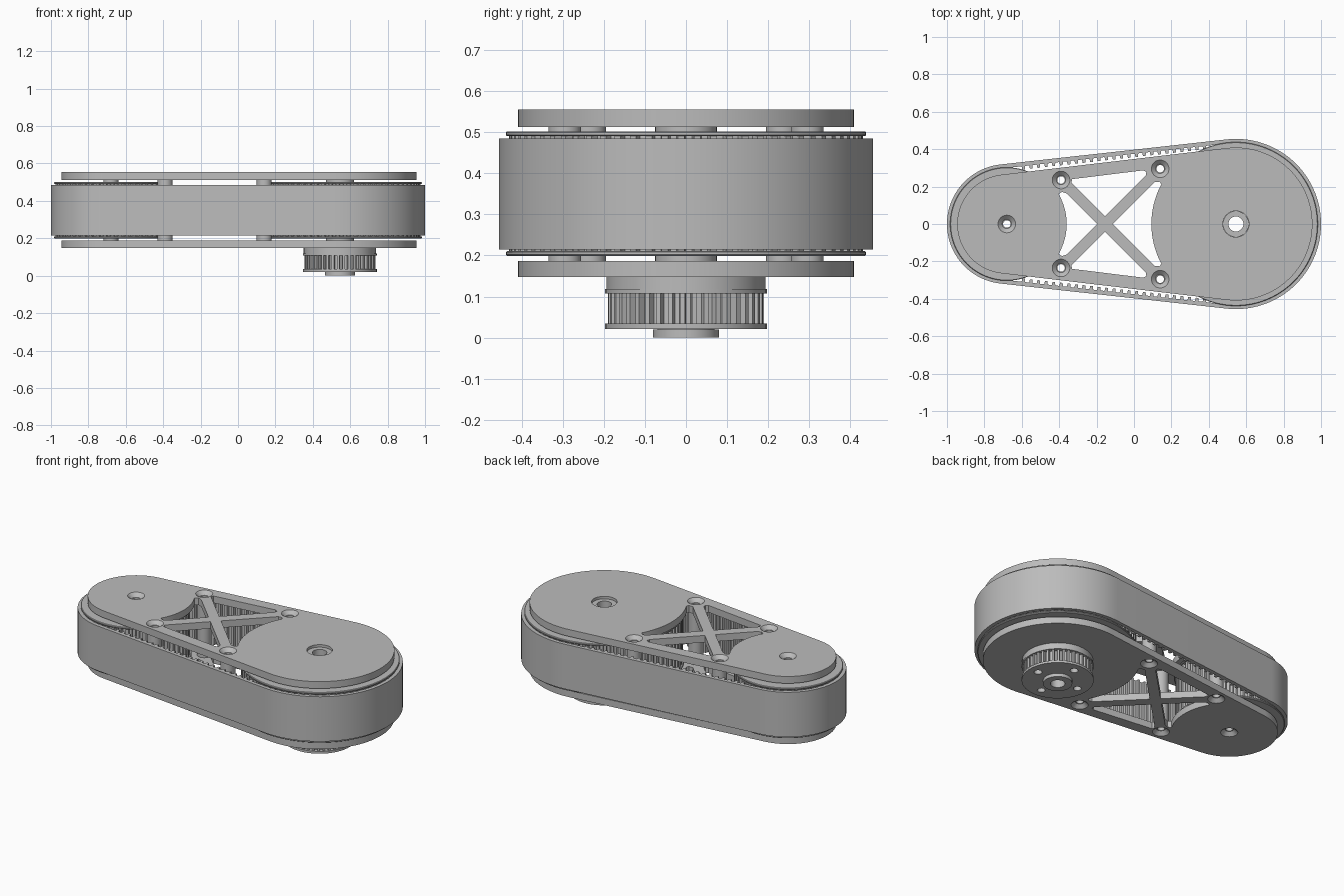
import bpy, bmesh
from math import sin, cos, asin, pi, radians
from mathutils import Vector

cube = bpy.data.objects.get("Cube")
if cube:
    bpy.data.objects.remove(cube)

grey = bpy.data.materials.new("machined grey")
grey.use_nodes = True
grey.diffuse_color = (0.5, 0.5, 0.5, 1)
grey.node_tree.nodes["Principled BSDF"].inputs["Base Color"].default_value = (0.5, 0.5, 0.5, 1)

SMALL_X, BIG_X = -0.68, 0.545      # axle positions
BELT_Z = (0.215, 0.485)


def finish(obj):
    bm = bmesh.new()
    bm.from_mesh(obj.data)
    bmesh.ops.remove_doubles(bm, verts=bm.verts, dist=1e-5)
    bmesh.ops.recalc_face_normals(bm, faces=bm.faces)
    bm.to_mesh(obj.data)
    bm.free()
    obj.data.materials.clear()
    obj.data.materials.append(grey)
    bpy.ops.object.select_all(action='DESELECT')
    obj.select_set(True)
    bpy.context.view_layer.objects.active = obj
    bpy.ops.object.shade_smooth_by_angle(angle=radians(30))
    return obj


def slab(name, outlines, z0, z1):
    """Filled flat outlines (inner ones become holes) between two heights."""
    curve = bpy.data.curves.new(name, 'CURVE')
    curve.dimensions = '2D'
    curve.fill_mode = 'BOTH'
    curve.extrude = (z1 - z0) / 2
    for pts in outlines:
        s = curve.splines.new('POLY')
        s.points.add(len(pts) - 1)
        for p, (x, y) in zip(s.points, pts):
            p.co = (x, y, 0, 1)
        s.use_cyclic_u = True
    obj = bpy.data.objects.new(name, curve)
    bpy.context.collection.objects.link(obj)
    obj.location.z = (z0 + z1) / 2
    bpy.ops.object.select_all(action='DESELECT')
    obj.select_set(True)
    bpy.context.view_layer.objects.active = obj
    bpy.ops.object.convert(target='MESH')
    return finish(bpy.context.view_layer.objects.active)


def lathe(name, profile, x, y, steps=48):
    """Closed (radius, z) profile turned about a vertical axis."""
    bm = bmesh.new()
    vs = [bm.verts.new((r, 0, z)) for r, z in profile]
    es = [bm.edges.new((v, vs[i - 1])) for i, v in enumerate(vs)]
    bmesh.ops.spin(bm, geom=vs + es, cent=(0, 0, 0), axis=(0, 0, 1),
                   angle=2 * pi, steps=steps, use_merge=True)
    mesh = bpy.data.meshes.new(name)
    bm.to_mesh(mesh)
    bm.free()
    obj = bpy.data.objects.new(name, mesh)
    bpy.context.collection.objects.link(obj)
    obj.location = (x, y, 0)
    return finish(obj)


def arc(x, y, r, a0, a1, n):
    return [(x + r * cos(a0 + (a1 - a0) * i / n), y + r * sin(a0 + (a1 - a0) * i / n))
            for i in range(n + 1)]


def circle(x, y, r, n=40):
    return arc(x, y, r, 0, 2 * pi, n)[:-1]


def loop_outline(r_small, r_big):
    """Two circles joined by their outer tangents."""
    t = pi / 2 + asin((r_big - r_small) / (BIG_X - SMALL_X))
    return (arc(BIG_X, 0, r_big, -t, t, 64)
            + arc(SMALL_X, 0, r_small, t, 2 * pi - t, 48))


def toothed(x, r_root, r_tip, count):
    pts = []
    for i in range(count):
        for f, r in ((0, r_root), (0.4, r_root), (0.5, r_tip), (0.9, r_tip)):
            a = 2 * pi * (i + f) / count
            pts.append((x + r * cos(a), r * sin(a)))
    return pts


def flip(pts):
    return [(x, -y) for x, y in pts]


# Side plates with cross-braced windows
screws = [(-0.39, 0.235), (0.14, 0.295), (-0.39, -0.235), (0.14, -0.295)]
axle_and_screws = screws + [(SMALL_X, 0)]
upper = [(-0.155, 0.042), (-0.335, 0.222), (-0.33, 0.24),
         (0.05, 0.287), (0.066, 0.278), (0.063, 0.26)]
left = ([(-0.197, 0), (-0.36, 0.163), (-0.385, 0.172)]
        + arc(SMALL_X, 0, 0.32, radians(30), radians(-30), 16)
        + [(-0.385, -0.172), (-0.36, -0.163)])
right = ([(-0.113, 0), (0.112, 0.225), (0.137, 0.226)]
         + arc(BIG_X, 0, 0.452, radians(152), radians(208), 20)
         + [(0.137, -0.226), (0.112, -0.225)])
plate = [loop_outline(0.265, 0.409), upper, flip(upper), left, right,
         circle(BIG_X, 0, 0.07)]
plate += [circle(x, y, 0.047, 48) for x, y in axle_and_screws]
slab("lower_plate", plate, 0.147, 0.187)
slab("upper_plate", plate, 0.513, 0.555)

# Hollow standoffs with countersunk ends, and the small axle
spool = [(0.047, 0.555), (0.047, 0.513), (0.04, 0.513), (0.04, 0.187),
         (0.047, 0.187), (0.047, 0.147), (0.025, 0.168), (0.02, 0.168),
         (0.02, 0.534), (0.025, 0.534)]
for i, (x, y) in enumerate(axle_and_screws):
    lathe("small_axle" if i == 4 else f"standoff_{i + 1}", spool, x, y)

# Hollow drive shaft
lathe("drive_shaft",
      [(0.04, 0), (0.08, 0), (0.08, 0.02), (0.069, 0.02), (0.069, 0.187),
       (0.075, 0.187), (0.075, 0.513), (0.069, 0.513), (0.069, 0.54), (0.04, 0.54)],
      BIG_X, 0)

# Belt and the teeth along its straight runs
slab("belt", [loop_outline(0.32, 0.455), loop_outline(0.298, 0.433)], *BELT_Z)
tilt = pi / 2 + asin(0.135 / (BIG_X - SMALL_X))
normal = Vector((cos(tilt), sin(tilt)))
start = Vector((SMALL_X, 0)) + normal * 0.3
run = Vector((BIG_X, 0)) + normal * 0.435 - start
teeth = []
for i in range(3, 28):
    p = start + run * i / 30
    along = run.normalized() * 0.01
    tooth = [tuple(q) for q in (p - along, p + along,
                                p + along * 0.7 - normal * 0.02,
                                p - along * 0.7 - normal * 0.02)]
    teeth += [tooth, flip(tooth)]
slab("belt_teeth", teeth, *BELT_Z)

# Toothed pulleys and their flanges
for name, x, r, bore, count in (("small_pulley", SMALL_X, 0.295, 0.04, 46),
                                ("big_pulley", BIG_X, 0.43, 0.075, 68)):
    slab(name, [toothed(x, r - 0.02, r, count), circle(x, 0, bore)], 0.203, 0.498)
    for side, z0, z1 in (("lower", 0.199, 0.211), ("upper", 0.49, 0.502)):
        rim = r + 0.008
        lathe(f"{name}_{side}_flange",
              [(bore, z0), (rim - 0.003, z0), (rim, z0 + 0.003),
               (rim, z1 - 0.003), (rim - 0.003, z1), (bore, z1)], x, 0, 96)

# Drive gear under the lower plate
holes = [circle(BIG_X, 0, 0.07)]
holes += [circle(BIG_X + dx, dy, 0.022, 20)
          for dx, dy in ((0.14, 0), (-0.14, 0), (0, 0.14), (0, -0.14))]
slab("gear_lower_flange", [circle(BIG_X, 0, 0.197, 72)] + holes, 0.021, 0.035)
slab("gear_teeth", [toothed(BIG_X, 0.172, 0.19, 40)] + holes, 0.035, 0.108)
slab("gear_upper_flange", [circle(BIG_X, 0, 0.197, 72)] + holes, 0.108, 0.118)
slab("gear_collar", [circle(BIG_X, 0, 0.194, 72), circle(BIG_X, 0, 0.07)], 0.118, 0.147)
